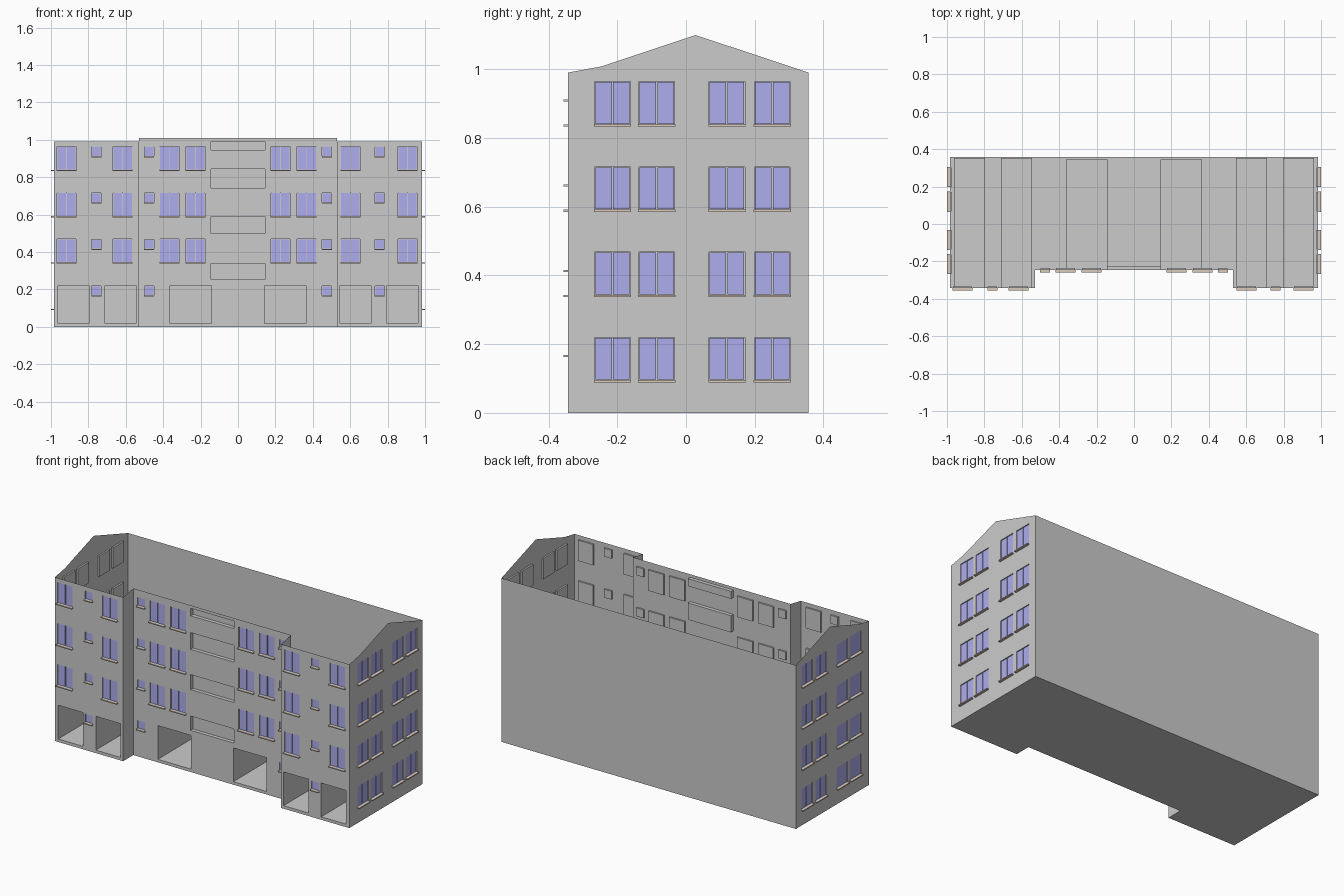
import bpy, bmesh
from mathutils import Vector

if "Cube" in bpy.data.objects:
    bpy.data.objects.remove(bpy.data.objects["Cube"])

X, Y0, YC, Y1 = 0.985, -0.343, -0.246, 0.357   # side, wing front, centre front, back
XC = 0.528                                     # half width of the centre bay
EAVE, MID, RIDGE = 0.99, 1.008, 1.099
FLOOR = 0.248                                  # storey height


def face(bm, pts, facing):
    f = bm.faces.new([bm.verts.new(p) for p in pts])
    f.normal_update()
    if f.normal.dot(Vector(facing)) < 0:
        f.normal_flip()


def box(bm, frame, u0, u1, d0, d1, z0, z1):
    o, u, n = frame
    c = [o + u * a + n * d + Vector((0, 0, z)) for z in (z0, z1)
         for a, d in ((u0, d0), (u1, d0), (u1, d1), (u0, d1))]
    mid = sum(c, Vector()) / 8
    for q in ((0, 1, 2, 3), (4, 5, 6, 7), (0, 1, 5, 4), (1, 2, 6, 5), (2, 3, 7, 6), (3, 0, 4, 7)):
        pts = [c[i] for i in q]
        face(bm, pts, sum(pts, Vector()) / 4 - mid)


def finish(bm, name, color=None):
    bmesh.ops.remove_doubles(bm, verts=bm.verts, dist=1e-5)
    me = bpy.data.meshes.new(name)
    bm.to_mesh(me)
    bm.free()
    ob = bpy.data.objects.new(name, me)
    bpy.context.collection.objects.link(ob)
    if color:
        m = bpy.data.materials.new(name)
        m.diffuse_color = color
        m.use_nodes = True
        m.node_tree.nodes["Principled BSDF"].inputs["Base Color"].default_value = m.diffuse_color
        me.materials.append(m)


def wall(bm, frame, u0, u1, top, holes):
    """Thin wall with recessed pockets; hole = (u0, u1, z0, z1, depth)."""
    o, u, n = frame
    P = lambda a, z, d=0: o + u * a + n * d + Vector((0, 0, z))
    us = sorted({u0, u1, *(h[0] for h in holes), *(h[1] for h in holes)})
    zs = sorted({0, top, *(h[2] for h in holes), *(h[3] for h in holes)})
    for a, b in zip(us, us[1:]):
        for c, d in zip(zs, zs[1:]):
            m, k = (a + b) / 2, (c + d) / 2
            if not any(h[0] < m < h[1] and h[2] < k < h[3] for h in holes):
                face(bm, [P(a, c), P(b, c), P(b, d), P(a, d)], -n)
    for a, b, c, d, t in holes:
        up = Vector((0, 0, 1))
        face(bm, [P(a, c, t), P(b, c, t), P(b, d, t), P(a, d, t)], -n)
        face(bm, [P(a, c), P(a, d), P(a, d, t), P(a, c, t)], u)
        face(bm, [P(b, c), P(b, d), P(b, d, t), P(b, c, t)], -u)
        face(bm, [P(a, c), P(b, c), P(b, c, t), P(a, c, t)], up)
        face(bm, [P(a, d), P(b, d), P(b, d, t), P(a, d, t)], -up)


shell, glass, sills = bmesh.new(), bmesh.new(), bmesh.new()


def windows(frame, starts, floors, w, z0, h, panes):
    """Rows of recessed windows with panes and sills; returns wall pockets."""
    holes = []
    for k in floors:
        z = z0 + k * FLOOR
        for a in starts:
            holes.append((a, a + w, z, z + h, 0.01))
            s = w / panes
            for i in range(panes):
                box(glass, frame, a + i * s + 0.002, a + (i + 1) * s - 0.002,
                    0.004, 0.0098, z + 0.002, z + h - 0.002)
            box(sills, frame, a - 0.002, a + w + 0.002, -0.0135, 0.0, z - 0.006, z)
    return holes


def front(y):
    return Vector((0, y, 0)), Vector((1, 0, 0)), Vector((0, 1, 0))


def pockets(frame, big, small, garages, depth):
    return (windows(frame, big, (1, 2, 3), 0.102, 0.095, 0.125, 2)
            + windows(frame, small, range(4), 0.05, 0.168, 0.05, 1)
            + [(a, b, 0.018, 0.222, depth) for a, b in garages])


# Front wings with garages
f = front(Y0)
wall(shell, f, -X, -XC, EAVE, pockets(
    f, (-0.968, -0.668), (-0.782,), ((-0.963, -0.797), (-0.711, -0.545)), 0.695))
wall(shell, f, XC, X, EAVE, pockets(
    f, (0.550, 0.855), (0.732,), ((0.545, 0.711), (0.797, 0.963)), 0.695))

# Recessed centre bay with garages and shallow balcony slots
f = front(YC)
slots = [(-0.144, 0.144, a, b, 0.022)
         for a, b in ((0.252, 0.338), (0.498, 0.589), (0.742, 0.843), (0.945, 0.99))]
wall(shell, f, -XC, XC, MID, slots + pockets(
    f, (-0.418, -0.278, 0.176, 0.316), (-0.5, 0.45), ((-0.364, -0.141), (0.141, 0.364)), 0.592))

# Gable ends and the returns between wings and centre bay
for s in (-1, 1):
    f = Vector((s * X, 0, 0)), Vector((0, 1, 0)), Vector((-s, 0, 0))
    wall(shell, f, Y0, Y1, EAVE, windows(
        f, (-0.266, -0.137, 0.067, 0.199), range(4), 0.104, 0.095, 0.125, 2))
    face(shell, [(s * X, y, z) for y, z in
                 ((Y0, EAVE), (Y1, EAVE), (0.028, RIDGE), (YC, MID))], (s, 0, 0))
    face(shell, [(s * XC, Y0, 0), (s * XC, YC, 0), (s * XC, YC, MID), (s * XC, Y0, EAVE)],
         (-s, 0, 0))

# Plain back wall and ground slab following the footprint
face(shell, [(-X, Y1, 0), (X, Y1, 0), (X, Y1, EAVE), (-X, Y1, EAVE)], (0, 1, 0))
face(shell, [(x, y, 0) for x, y in ((-X, Y0), (-XC, Y0), (-XC, YC), (XC, YC),
                                    (XC, Y0), (X, Y0), (X, Y1), (-X, Y1))], (0, 0, -1))

finish(shell, "building_walls")
finish(glass, "window_panes", (0.42, 0.42, 0.85, 1))
finish(sills, "window_sills", (0.72, 0.6, 0.5, 1))
